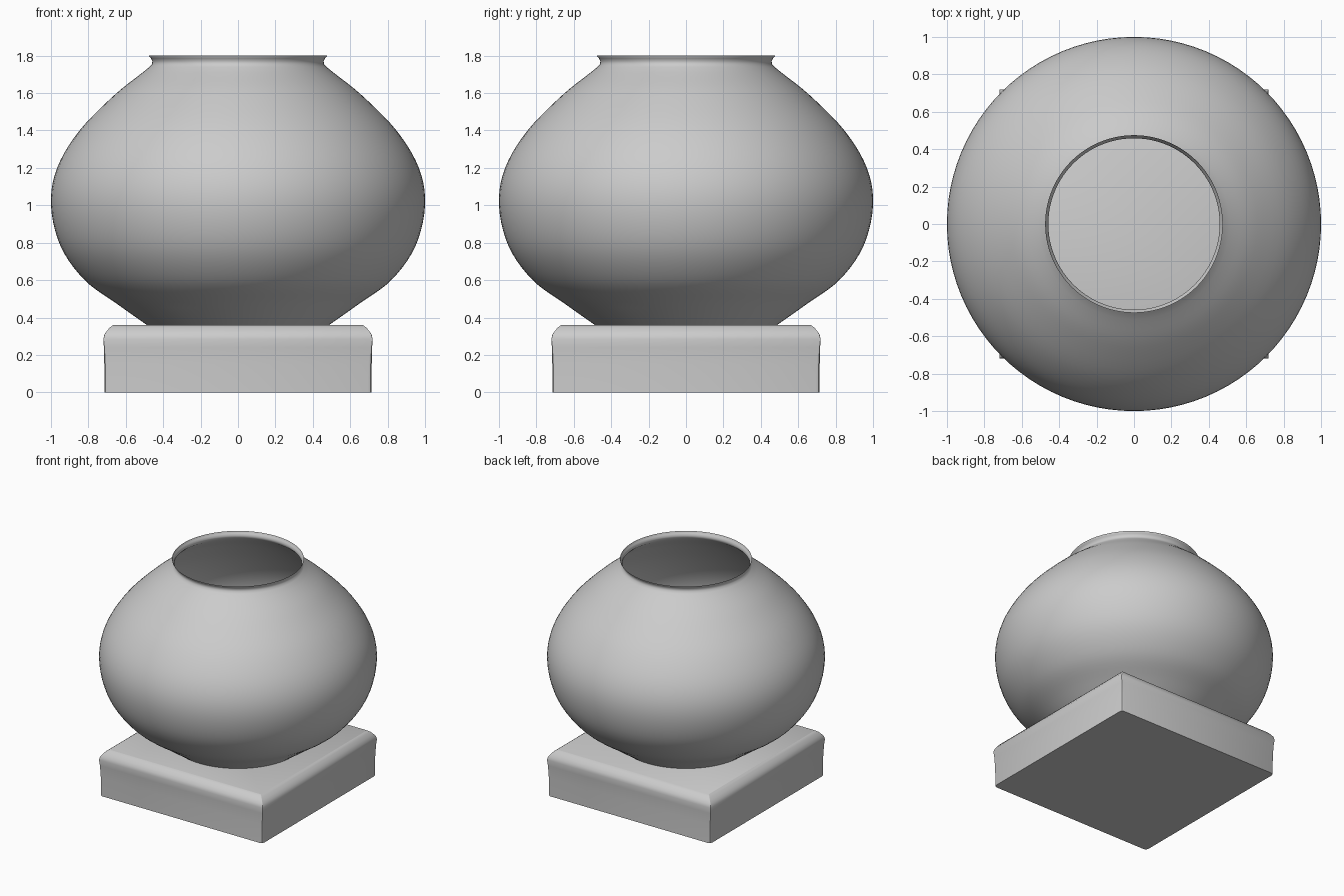
import bpy, bmesh, math
from mathutils import Vector

if "Cube" in bpy.data.objects:
    bpy.data.objects.remove(bpy.data.objects["Cube"])


def finish(bm, name, angle):
    me = bpy.data.meshes.new(name)
    bm.to_mesh(me)
    bm.free()
    ob = bpy.data.objects.new(name, me)
    bpy.context.collection.objects.link(ob)
    bpy.ops.object.select_all(action='DESELECT')
    bpy.context.view_layer.objects.active = ob
    ob.select_set(True)
    bpy.ops.object.shade_smooth_by_angle(angle=math.radians(angle))
    return ob


def spline(pts, steps):
    """Catmull-Rom curve through the profile points."""
    p = [Vector(q) for q in pts]
    p = [2 * p[0] - p[1]] + p + [2 * p[-1] - p[-2]]
    out = []
    for a, b, c, d in zip(p, p[1:], p[2:], p[3:]):
        for i in range(steps):
            t = i / steps
            out.append(0.5 * (2 * b + (c - a) * t + (2 * a - 5 * b + 4 * c - d) * t * t
                              + (3 * b - a - 3 * c + d) * t ** 3))
    return out + [p[-2]]


def bridge(bm, rings):
    for a, b in zip(rings, rings[1:]):
        n = len(a)
        for i in range(n):
            j = (i + 1) % n
            bm.faces.new((a[i], a[j], b[j], b[i]))


# Pot: open thin-walled bowl with a flared lip
profile = spline([(0.487, 0.36), (0.65, 0.475), (0.82, 0.60), (0.948, 0.78), (1.0, 1.0),
                  (0.967, 1.2), (0.847, 1.4), (0.66, 1.59), (0.51, 1.71)], 5)
profile += [Vector(q) for q in [(0.473, 1.74), (0.46, 1.755), (0.458, 1.77),
                                (0.465, 1.785), (0.475, 1.797), (0.475, 1.80)]]
N = 96
bm = bmesh.new()
rings = [[bm.verts.new((r * math.cos(2 * math.pi * i / N), r * math.sin(2 * math.pi * i / N), z))
          for i in range(N)] for r, z in profile]
bridge(bm, rings)
finish(bm, "pot", 40)

# Plinth: square block, rounded top edge, corners cut a little more toward the floor
levels = [(0.715, 0.0, 0.022), (0.715, 0.15, 0.018), (0.717, 0.24, 0.01), (0.72, 0.285, 0.004),
          (0.714, 0.31, 0.004), (0.70, 0.33, 0.004), (0.685, 0.347, 0.004), (0.667, 0.36, 0.004)]
bm = bmesh.new()
rings = []
for h, z, c in levels:
    ring = []
    for k in range(4):
        ca, sa = [(1, 0), (0, 1), (-1, 0), (0, -1)][k]
        for x, y in ((h, h - c), (h - 0.3 * c, h - 0.3 * c), (h - c, h)):
            ring.append(bm.verts.new((x * ca - y * sa, x * sa + y * ca, z)))
    rings.append(ring)
bridge(bm, rings)
bm.faces.new(rings[-1])
bm.faces.new(rings[0][::-1])
finish(bm, "plinth", 35)
